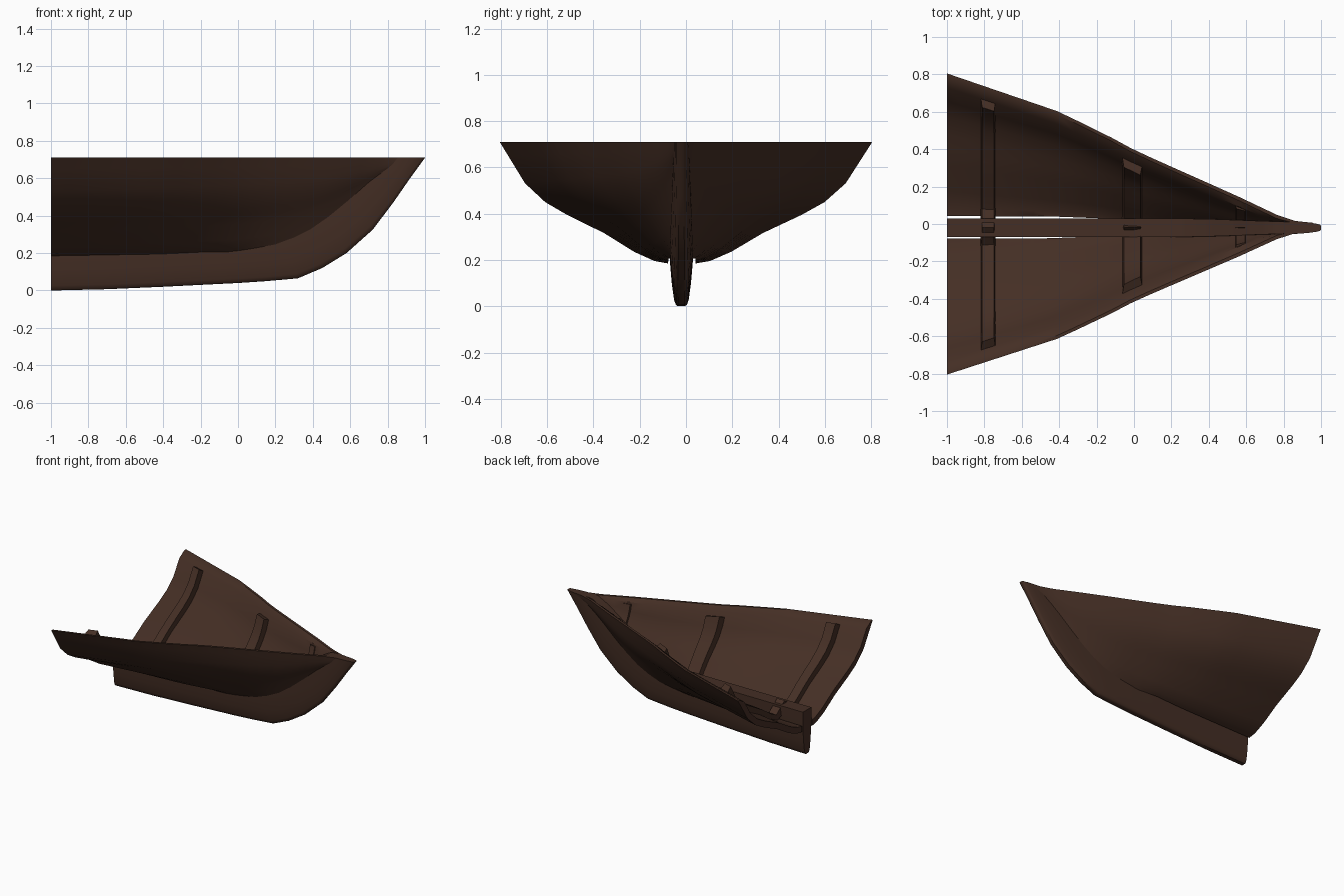
import bpy, bmesh, math

if "Cube" in bpy.data.objects:
    bpy.data.objects.remove(bpy.data.objects["Cube"])

wood = bpy.data.materials.new("dark_wood")
wood.use_nodes = True
COL = (0.058, 0.0275, 0.0178, 1)
wood.diffuse_color = COL
bsdf = wood.node_tree.nodes["Principled BSDF"]
bsdf.inputs["Base Color"].default_value = COL
bsdf.inputs["Roughness"].default_value = 0.9

TOP = 0.71
# Half-breadth of the gunwale, height and half-breadth of the lower hull edge, by x
SHEER = [(-1, .805), (-.7, .705), (-.4, .605), (-.1, .46), (0, .405), (.2, .317),
         (.4, .23), (.6, .142), (.75, .07), (.85, .034), (1, .02)]
LOW_Z = [(-1, .185), (-.4, .195), (0, .215), (.2, .245), (.35, .295), (.5, .39),
         (.63, .50), (.75, .60), (.86, .70)]
LOW_Y = [(-1, .06), (-.12, .058), (0, .045), (.4, .035), (.86, .02)]
# Stern section from the keel (0, 0) to the gunwale (1, 1)
SECTION = [(0, 0), (.08, .02), (.2, .095), (.38, .25), (.6, .40), (.73, .505),
           (.85, .66), (1, 1)]


def lerp(a, b, t):
    return a + (b - a) * t


def curve(pts, x):
    """Piecewise linear lookup."""
    if x <= pts[0][0]:
        return pts[0][1]
    for (x0, v0), (x1, v1) in zip(pts, pts[1:]):
        if x <= x1:
            return lerp(v0, v1, (x - x0) / (x1 - x0))
    return pts[-1][1]


def centre(x, h):
    """Slightly off-centre keel line, fading out toward the stern gunwale."""
    return -.018 * (1 - h * (1 - x) / 2)


def outer(s, t):
    """Outer hull point (x, half-breadth, z) at station s and section parameter t."""
    xt, xb = -1 + 1.96 * s, -1 + 1.84 * s
    v = lerp(curve(SECTION, t), t, .45 * s)
    # Small hollow fillet running down onto the stem, forward only
    v -= .05 * min(1, max(0, s - .45) * 4) * max(0, 1 - t / .16) ** 2
    y0, z0 = curve(LOW_Y, xb), curve(LOW_Z, xb)
    return lerp(xb, xt, t), lerp(y0, max(y0, curve(SHEER, xt)), t), lerp(z0, TOP, v)


def inset(s, t, d):
    """Hull point moved inward by d, square to the section."""
    x, y, z = outer(s, t)
    _, ya, za = outer(s, max(0, t - .08))
    _, yb, zb = outer(s, min(1, t + .08))
    dy, dz = yb - ya, zb - za
    n = math.hypot(dy, dz) or 1
    d = min(d, .35 * curve(SHEER, x))
    if t == 0:
        return x, y, min(TOP, z + d)
    return x, max(.004, y - d * dz / n), min(TOP, z + d * dy / n)


def loft(name, rings, angle=35):
    """Skin closed rings of points and cap both ends."""
    bm = bmesh.new()
    rows = [[bm.verts.new(p) for p in r] for r in rings]
    n = len(rows[0])
    for a, b in zip(rows, rows[1:]):
        for i in range(n):
            j = (i + 1) % n
            bm.faces.new((a[i], a[j], b[j], b[i]))
    bm.faces.new(rows[0])
    bm.faces.new(rows[-1])
    bmesh.ops.remove_doubles(bm, verts=bm.verts, dist=1e-5)
    bmesh.ops.recalc_face_normals(bm, faces=bm.faces)
    me = bpy.data.meshes.new(name)
    bm.to_mesh(me)
    bm.free()
    ob = bpy.data.objects.new(name, me)
    bpy.context.collection.objects.link(ob)
    me.materials.append(wood)
    bpy.ops.object.select_all(action='DESELECT')
    ob.select_set(True)
    bpy.context.view_layer.objects.active = ob
    bpy.ops.object.shade_smooth_by_angle(angle=math.radians(angle))


# Thick hull planking on each side of the keel, bevelled at the gunwale
TS = [0, .03, .08, .2, .38, .5, .6, .73, .85, .95, 1]


def place(p, side, h):
    return p[0], centre(p[0], h) + side * p[1], p[2]


for side, label in ((1, "back"), (-1, "front")):
    rings = []
    for i in range(21):
        s = i / 20
        ring = [place(outer(s, t), side, t) for t in TS]
        for t in reversed(TS):
            ring.append(place(inset(s, t, .02 if t == 1 else .045), side, t))
        rings.append(ring)
    loft("hull_" + label, rings)

# Keel sweeping up into the stem: lower edge paired with upper edge, and half-width
KEEL = [((-1, 0), (-1, .33), .05), ((-.7, .007), (-.7, .33), .05),
        ((-.4, .02), (-.4, .33), .05), ((0, .04), (0, .33), .05),
        ((.15, .05), (.1, .335), .05), ((.32, .065), (.2, .36), .05),
        ((.45, .12), (.32, .41), .048), ((.58, .20), (.45, .49), .045),
        ((.72, .325), (.58, .58), .04), ((.83, .47), (.68, .655), .036),
        ((.92, .60), (.77, .705), .033), ((1, .71), (.80, .71), .032)]
WIDTHS = [(0, .3), (.02, .48), (.08, .63), (.3, .83), (.6, 1), (1, 1)]
rings = []
for (x0, z0), (x1, z1), w in KEEL:
    half = [(lerp(x0, x1, u), w * k, lerp(z0, z1, u)) for u, k in WIDTHS]
    rings.append([(x, -.02 + y, z) for x, y, z in half] +
                 [(x, -.02 - y, z) for x, y, z in reversed(half)])
loft("keel_and_stem", rings)


# Ribs following the inside of the hull, deepest at the head, crossing over the keel
def rib(name, x, w, t_top, depth, saddle):
    def ring(side, k):
        t = t_top * k
        inner = depth * lerp(.8, 1, k)
        pts = []
        for dx, d in ((-w, .03), (w, .03), (w * .8, inner), (-w * .8, inner)):
            s = (x + dx + 1) / lerp(1.84, 1.96, t)
            p = inset(s, t, d)
            pts.append((x + dx, centre(x, t) + side * p[1], p[2]))
        return pts

    ks = (1, .9, .78, .64, .5, .36, .22, .1)
    middle = [(x - w, -.02, saddle - .08), (x + w, -.02, saddle - .08),
              (x + w * .8, -.02, saddle), (x - w * .8, -.02, saddle)]
    loft(name, [ring(1, k) for k in ks] + [middle] + [ring(-1, k) for k in reversed(ks)], 30)


rib("stern_rib", -.78, .04, .95, .095, .35)
rib("middle_rib", -.01, .055, .92, .095, .36)
rib("bow_rib", .57, .03, .93, .067, .60)
